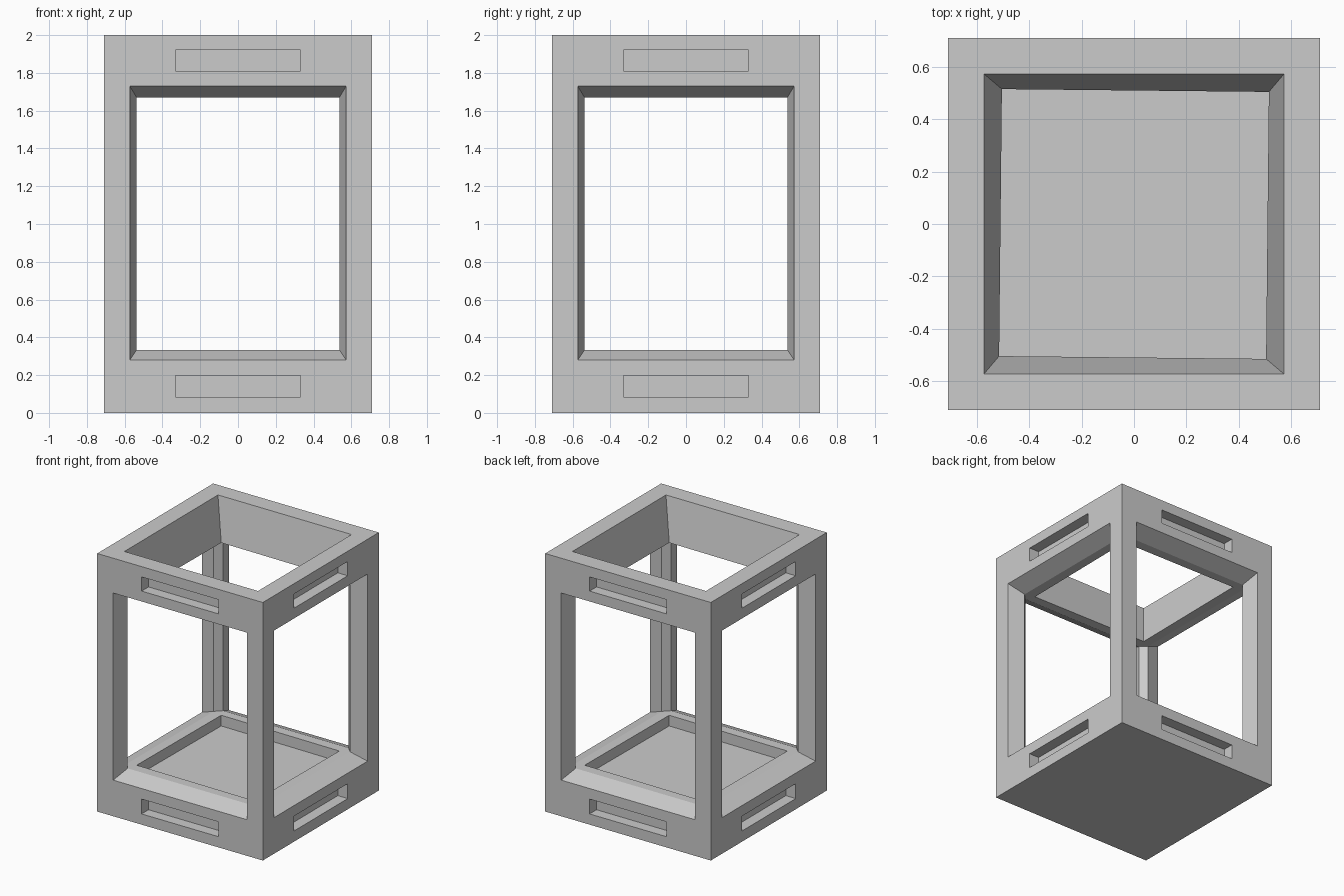
import bpy, bmesh
from math import radians
from mathutils import Vector, Matrix

if "Cube" in bpy.data.objects:
    bpy.data.objects.remove(bpy.data.objects["Cube"])

R, H = 0.71, 2.0            # outer half width, height
W, WZ0, WZ1 = 0.573, 0.28, 1.73   # window rim on the outside
V, D, VZ0, VZ1 = 0.537, 0.585, 0.333, 1.67  # window rim on the inside and its depth
T, S = 0.573, 0.51          # top opening: upper and lower half width
FLOOR = 0.25                # recessed floor height
SLOT, SLOT_D = 0.33, 0.085  # slot half width and depth
SLOT_Z = [(0.083, 0.198), (1.81, 1.92)]

bm = bmesh.new()


def face(turn, pts, facing):
    """Add a face, rotated to one side, wound so it looks along 'facing'."""
    pts = [Vector(p) for p in pts]
    n = sum(((pts[i] - pts[0]).cross(pts[i + 1] - pts[0]) for i in range(1, len(pts) - 1)), Vector())
    if n.dot(Vector(facing)) < 0:
        pts.reverse()
    bm.faces.new([bm.verts.new(turn @ p) for p in pts])


def rect(x0, x1, z0, z1, y):
    return [(x0, y, z0), (x1, y, z0), (x1, y, z1), (x0, y, z1)]


def ring(turn, a, b, facings):
    """Join two four-point loops with quads."""
    for i, f in enumerate(facings):
        j = (i + 1) % 4
        face(turn, [a[i], a[j], b[j], b[i]], f)


INWARD = [(0, 0, 1), (-1, 0, 0), (0, 0, -1), (1, 0, 0)]
twist = Matrix.Rotation(radians(-0.6), 3, 'Z')


def inner(x, z):
    return twist @ Vector((x, -S, z))


def build_side(turn):
    # outer wall panels, leaving out the window and the slots
    xs = [-R, -W, -SLOT, SLOT, W, R]
    zs = [0, *SLOT_Z[0], WZ0, WZ1, *SLOT_Z[1], H]
    for i in range(5):
        for k in range(7):
            if (k == 3 and 1 <= i <= 3) or (k in (1, 5) and i == 2):
                continue
            face(turn, rect(xs[i], xs[i + 1], zs[k], zs[k + 1], -R), (0, -1, 0))
    # slots
    for z0, z1 in SLOT_Z:
        back = rect(-SLOT, SLOT, z0, z1, -R + SLOT_D)
        ring(turn, rect(-SLOT, SLOT, z0, z1, -R), back, INWARD)
        face(turn, back, (0, -1, 0))
    # sloped window reveal
    ring(turn, rect(-W, W, WZ0, WZ1, -R), rect(-V, V, VZ0, VZ1, -D), INWARD)
    # inner face of the corner post
    face(turn, [(V, -D, VZ0), (D, -V, VZ0), (D, -V, VZ1), (V, -D, VZ1)], (-1, 1, 0))
    # ledge round the floor and underside of the top rail
    nxt = Matrix.Rotation(radians(90), 3, 'Z')
    for z, up in ((VZ0, 1), (VZ1, -1)):
        a, b = inner(-S, z), inner(S, z)
        face(turn, [a, b, (V, -D, z), (-V, -D, z)], (0, 0, up))
        face(turn, [b, (V, -D, z), (D, -V, z)], (0, 0, up))
    # top rim and its tapered inner wall
    face(turn, [(-R, -R, H), (R, -R, H), (T, -T, H), (-T, -T, H)], (0, 0, 1))
    face(turn, [(-T, -T, H), (T, -T, H), inner(S, VZ1), inner(-S, VZ1)], (0, 1, 0))
    # recess wall, quarter of the floor and of the underside
    face(turn, [inner(-S, VZ0), inner(S, VZ0), inner(S, FLOOR), inner(-S, FLOOR)], (0, 1, 0))
    face(turn, [inner(-S, FLOOR), inner(S, FLOOR), (0, 0, FLOOR)], (0, 0, 1))
    face(turn, [(-R, -R, 0), (R, -R, 0), (0, 0, 0)], (0, 0, -1))


for q in range(4):
    build_side(Matrix.Rotation(radians(90 * q), 3, 'Z'))

bmesh.ops.remove_doubles(bm, verts=bm.verts, dist=1e-4)
mesh = bpy.data.meshes.new("lantern_frame")
bm.to_mesh(mesh)
bm.free()
frame = bpy.data.objects.new("lantern_frame", mesh)
bpy.context.collection.objects.link(frame)
